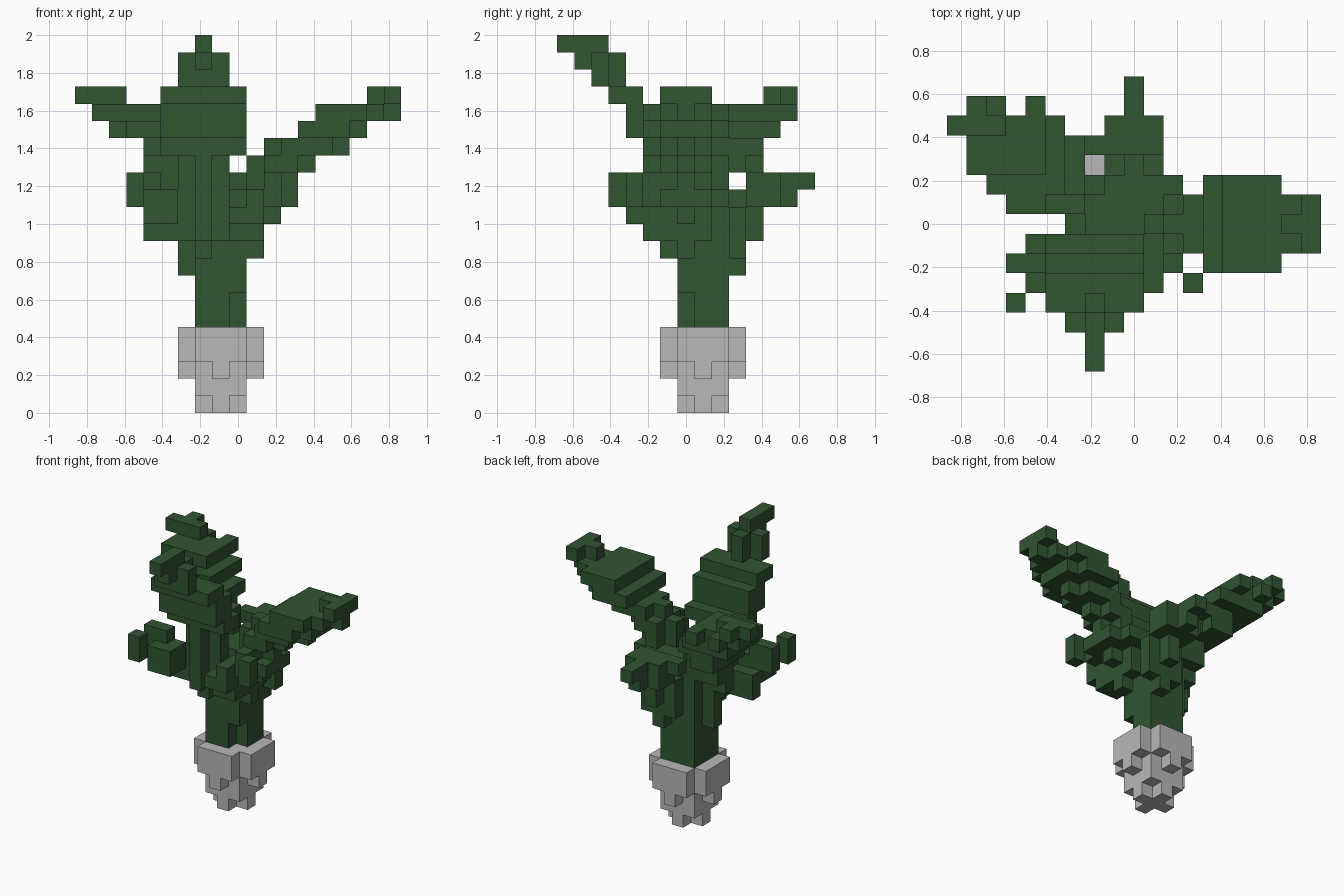
import bpy
import bmesh

cube = bpy.data.objects.get("Cube")
if cube:
    bpy.data.objects.remove(cube, do_unlink=True)

UNIT = 2 / 22                      # edge of one block
COLUMNS, ROWS = 19, 15             # blocks along x and y


def material(name, colour):
    mat = bpy.data.materials.new(name)
    mat.use_nodes = True
    rgba = (*colour, 1)
    mat.diffuse_color = rgba
    mat.node_tree.nodes["Principled BSDF"].inputs["Base Color"].default_value = rgba
    return mat


def block(left, right, front, back, bottom, top):
    """All cells in an inclusive range."""
    return {(x, y, z) for x in range(left, right + 1)
            for y in range(front, back + 1) for z in range(bottom, top + 1)}


def disc(reach, limit, bottom, top):
    """Round stack of cells about the stem axis."""
    return {c for c in block(8 - reach, 8 + reach, 8 - reach, 8 + reach, bottom, top)
            if abs(c[0] - 8) + abs(c[1] - 8) <= limit}


def straight_leaf(axis, centre, base, layers):
    """Rising layers (inner end, outer end, half width) with rounded corners."""
    cells = set()
    for level, (inner, outer, half) in enumerate(layers, base):
        step = 1 if outer >= inner else -1
        for offset in range(-half, half + 1):
            run = list(range(inner, outer + step, step))
            if half == 1 and offset and len(run) > 1:
                run = run[1:-1] or run[:1]
            elif abs(offset) == 2 and len(run) > 2:
                run = run[:-1]
            for along in run:
                across = centre + offset
                cells.add((along, across, level) if axis == "x" else (across, along, level))
    return cells


def slanted_leaf(base, layers):
    """Rising layers, each with an x range and a y range."""
    cells = set()
    for level, sides in enumerate(layers, base):
        cells |= block(*sides, level, level)
    return cells


parts = {}

# Pot: small cross foot, widening to a rounded rim
parts["pot"] = (disc(1, 1, 0, 0) | disc(1, 2, 1, 1)
                | disc(2, 2, 2, 2) | disc(2, 3, 3, 4))

# Stem with a notch at its foot and a raised back corner
parts["stem"] = block(7, 9, 7, 9, 5, 12) - block(9, 9, 7, 7, 5, 6)
parts["stem"] |= block(7, 7, 9, 9, 13, 14)

# Tall leaf leaning to the front
parts["front_leaf"] = straight_leaf("y", 7, 9, [
    (6, 6, 0), (6, 5, 1), (6, 5, 1), (6, 5, 1), (6, 5, 1), (6, 5, 1), (6, 5, 2),
    (5, 4, 2), (5, 4, 2), (4, 3, 2), (3, 2, 0), (3, 1, 0), (2, 0, 0)])
for side in (6, 8):
    parts["front_leaf"] |= block(side, side, 2, 2, 19, 20)

# Long leaf on the left side, ending in a cross bar
parts["left_leaf"] = straight_leaf("x", 7, 9, [
    (10, 10, 0), (10, 10, 1), (10, 11, 1), (10, 12, 2), (10, 12, 1),
    (10, 13, 1), (11, 15, 1), (13, 16, 2), (14, 17, 2), (17, 18, 0)])
parts["left_leaf"] |= block(18, 18, 6, 8, 18, 18) | block(18, 18, 7, 7, 17, 17)

# Short leaf at the back
parts["back_leaf"] = straight_leaf("y", 9, 8, [
    (10, 10, 0), (10, 10, 1), (10, 11, 1), (10, 11, 1), (10, 13, 1), (11, 14, 0)])
parts["back_leaf"] |= block(8, 10, 11, 12, 13, 13) | block(7, 7, 11, 11, 13, 13)

# Broad leaf towards the right and back
parts["right_leaf"] = slanted_leaf(8, [
    (6, 6, 8, 8), (6, 6, 8, 8), (6, 6, 7, 8), (5, 6, 8, 8), (5, 6, 8, 9),
    (5, 6, 8, 9), (4, 6, 8, 10), (4, 6, 9, 11), (2, 5, 9, 12),
    (1, 4, 10, 12), (0, 2, 12, 12)])
parts["right_leaf"] |= block(3, 4, 8, 8, 16, 16) | block(1, 1, 13, 13, 18, 18)
parts["right_leaf"] |= block(4, 5, 11, 11, 14, 14)
for tip in (2, 4):
    parts["right_leaf"] |= block(tip, tip, 13, 13, 17, 17)

# Low leaves on both sides of the front
parts["low_right_leaf"] = slanted_leaf(10, [
    (4, 6, 6, 6), (4, 5, 4, 6), (4, 5, 4, 5), (4, 4, 5, 5)])
for tip in (3, 5):
    parts["low_right_leaf"] |= block(3, 3, tip, tip, 12, 13)
parts["low_left_leaf"] = slanted_leaf(10, [
    (9, 10, 5, 6), (9, 10, 4, 5), (10, 11, 5, 5), (11, 11, 5, 5)])
parts["low_left_leaf"] |= block(12, 12, 4, 4, 12, 13) | block(10, 10, 4, 4, 12, 12)

filled = set().union(*parts.values())


def build(name, cells, mat):
    """Skin the cells with their exposed faces and merge flat areas."""
    bm = bmesh.new()
    for cell in cells:
        for axis in range(3):
            for step in (0, 1):
                beside = list(cell)
                beside[axis] += 2 * step - 1
                if tuple(beside) in filled:
                    continue
                corners = []
                for u, v in ((0, 0), (1, 0), (1, 1), (0, 1)):
                    p = list(cell)
                    p[axis] += step
                    p[(axis + 1) % 3] += u
                    p[(axis + 2) % 3] += v
                    corners.append(bm.verts.new((
                        (p[0] - COLUMNS / 2) * UNIT,
                        (p[1] - ROWS / 2) * UNIT, p[2] * UNIT)))
                bm.faces.new(corners if step else corners[::-1])
    bmesh.ops.remove_doubles(bm, verts=bm.verts[:], dist=UNIT / 100)
    bmesh.ops.dissolve_limit(bm, angle_limit=0.01, verts=bm.verts[:], edges=bm.edges[:])
    mesh = bpy.data.meshes.new(name)
    bm.to_mesh(mesh)
    bm.free()
    mesh.materials.append(mat)
    bpy.context.collection.objects.link(bpy.data.objects.new(name, mesh))


grey = material("pot grey", (0.48, 0.48, 0.48))
green = material("leaf green", (0.031, 0.09, 0.031))

claimed = set()
for name, cells in parts.items():
    build(name, cells - claimed, grey if name == "pot" else green)
    claimed |= cells
